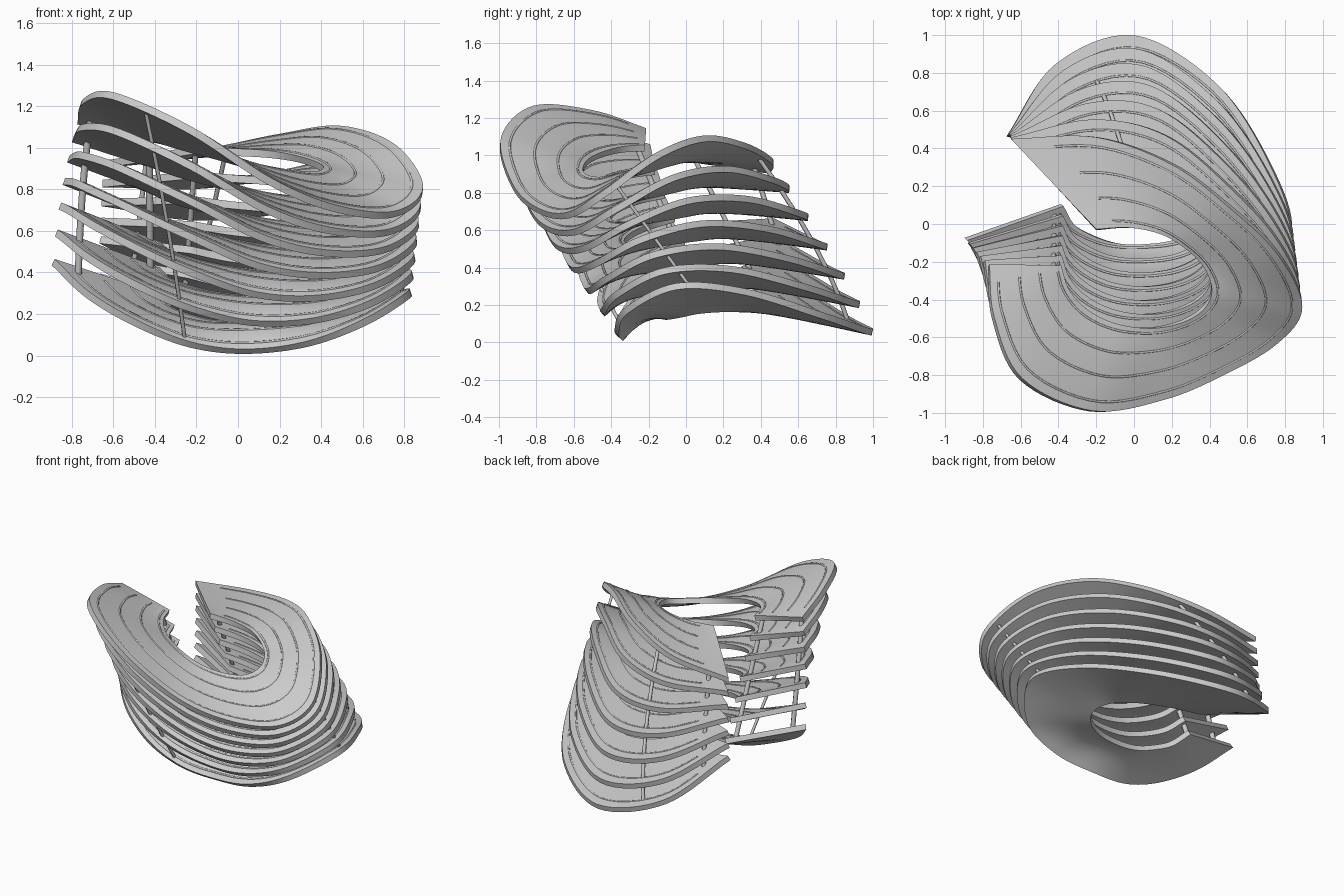
import bpy
from math import exp
from mathutils import Vector

if "Cube" in bpy.data.objects:
    bpy.data.objects.remove(bpy.data.objects["Cube"])

LAYERS, THICK = 7, 0.036

# Edge paths, running from the front-left end round the right side to the back-left end
top_outer = [(-.77, -.22, 1.13), (-.745, -.5, 1.225), (-.6, -.82, 1.25), (-.23, -.99, 1.085),
             (.15, -.93, .84), (.46, -.8, .71), (.75, -.63, .68), (.89, -.43, .80), (.76, -.15, 1.0),
             (.5, .1, 1.09), (.2, .32, 1.05), (-.2, .46, .97), (-.65, .45, .92)]
top_inner = [(-.39, -.22, 1.04), (-.35, -.35, 1.03), (-.25, -.46, 1.0), (-.1, -.53, .96),
             (.08, -.55, .91), (.24, -.52, .88), (.36, -.45, .87), (.41, -.35, .89), (.37, -.22, .92),
             (.27, -.12, .95), (.14, -.05, .97), (-.03, -.02, .98), (-.2, -.03, .99)]
low_outer = [(-.89, -.08, .45), (-.72, -.24, .29), (-.48, -.34, .15), (-.22, -.36, .05),
             (.05, -.35, .02), (.35, -.37, .06), (.63, -.32, .17), (.83, -.05, .30), (.72, .32, .27),
             (.44, .74, .14), (0, .995, .055), (-.42, .84, .14), (-.67, .47, .38)]
low_inner = [(-.38, .1, .28), (-.32, 0, .22), (-.22, -.06, .18), (-.1, -.1, .15),
             (.04, -.11, .14), (.2, -.09, .14), (.33, -.03, .15), (.4, .07, .17), (.38, .2, .18),
             (.27, .32, .18), (.1, .39, .19), (-.08, .4, .22), (-.25, .36, .27)]


def spline(pts, u):
    """Smooth path through pts, u from 0 to 1."""
    n = len(pts) - 1
    i = min(int(u * n), n - 1)
    t = u * n - i
    p1, p2 = Vector(pts[i]), Vector(pts[i + 1])
    p0 = Vector(pts[i - 1]) if i > 0 else 2 * p1 - p2
    p3 = Vector(pts[i + 2]) if i + 2 <= n else 2 * p2 - p1
    return 0.5 * (2 * p1 + (p2 - p0) * t + (2 * p0 - 5 * p1 + 4 * p2 - p3) * t ** 2
                  + (3 * p1 - p0 - 3 * p2 + p3) * t ** 3)


def bump(u, centre, width):
    return exp(-((u - centre) / width) ** 2)


def surf(k, u, v):
    """Point on layer k (0 low, 1 top); v runs from the outer to the inner edge."""
    mid = 4 * k * (1 - k)
    outer = spline(low_outer, u).lerp(spline(top_outer, u), k)
    outer += Vector((0, .075, -.035)) * mid * bump(u, .86, .09)
    outer += Vector((-.01, 0, .06)) * mid * bump(u, .05, .11)
    inner = spline(low_inner, u).lerp(spline(top_inner, u), k)
    p = outer.lerp(inner, v)
    p.z += 4 * v * (1 - v) * .045 * (1 - k) * bump(u, .35, .14)
    return p


def normal(k, u, v):
    a, b = min(u + .004, 1), max(u - .004, 0)
    c, d = min(v + .02, 1), max(v - .02, 0)
    n = (surf(k, a, v) - surf(k, b, v)).cross(surf(k, u, c) - surf(k, u, d)).normalized()
    return n if n.z > 0 else -n


def tube(name, paths, radius):
    cu = bpy.data.curves.new(name, 'CURVE')
    cu.dimensions = '3D'
    cu.bevel_depth = radius
    cu.bevel_resolution = 1
    cu.use_fill_caps = True
    for path in paths:
        sp = cu.splines.new('POLY')
        sp.points.add(len(path) - 1)
        for p, co in zip(sp.points, path):
            p.co = (*co, 1)
    ob = bpy.data.objects.new(name, cu)
    bpy.context.collection.objects.link(ob)


# Wavy open-ring plates with their contour lines
NU, NV = 96, 8
for layer in range(LAYERS):
    k = layer / (LAYERS - 1)
    verts = [surf(k, i / NU, j / NV) for i in range(NU + 1) for j in range(NV + 1)]
    faces = []
    for i in range(NU):
        for j in range(NV):
            a = i * (NV + 1) + j
            faces.append((a, a + NV + 1, a + NV + 2, a + 1))
    me = bpy.data.meshes.new(f"plate_{layer + 1}")
    me.from_pydata(verts, [], faces)
    ob = bpy.data.objects.new(f"plate_{layer + 1}", me)
    bpy.context.collection.objects.link(ob)
    sol = ob.modifiers.new("thickness", 'SOLIDIFY')
    sol.thickness, sol.offset = THICK, 0
    bpy.ops.object.select_all(action='DESELECT')
    ob.select_set(True)
    bpy.context.view_layer.objects.active = ob
    bpy.ops.object.shade_smooth_by_angle(angle=.6)
    # keep the smooth faces but mark the sheet border sharp so the rim stays crisp
    sol.use_rim = True
    me.calc_loop_triangles()
    split = ob.modifiers.new("crisp_rim", 'EDGE_SPLIT')
    split.split_angle = .8

    lines = []
    for v, u0, u1 in ((.11, .03, .965), (.4, .025, .955), (.68, .02, .95), (.93, .02, .95)):
        us = [u0 + (u1 - u0) * i / 70 for i in range(71)]
        lines.append([surf(k, u, v) + normal(k, u, v) * (THICK / 2 - .002) for u in us])
    tube(f"contour_lines_{layer + 1}", lines, .0065)

# Support rods joining all the plates: bottom u, top u, v, radius
rods = [("front_end_outer_rod", .025, .025, .15, .017), ("front_end_inner_rod", .025, .025, .88, .017),
        ("back_end_outer_rod", .975, .975, .2, .014), ("back_end_inner_rod", .975, .975, .85, .014),
        ("front_rod", .235, .2, .08, .01), ("right_rod", .6, .6, .1, .01),
        ("back_rod", .89, .89, .1, .012)]
for name, u0, u1, v, r in rods:
    tube(name, [[surf(i / 6, u0 + (u1 - u0) * i / 6, v) for i in range(LAYERS)]], r)
